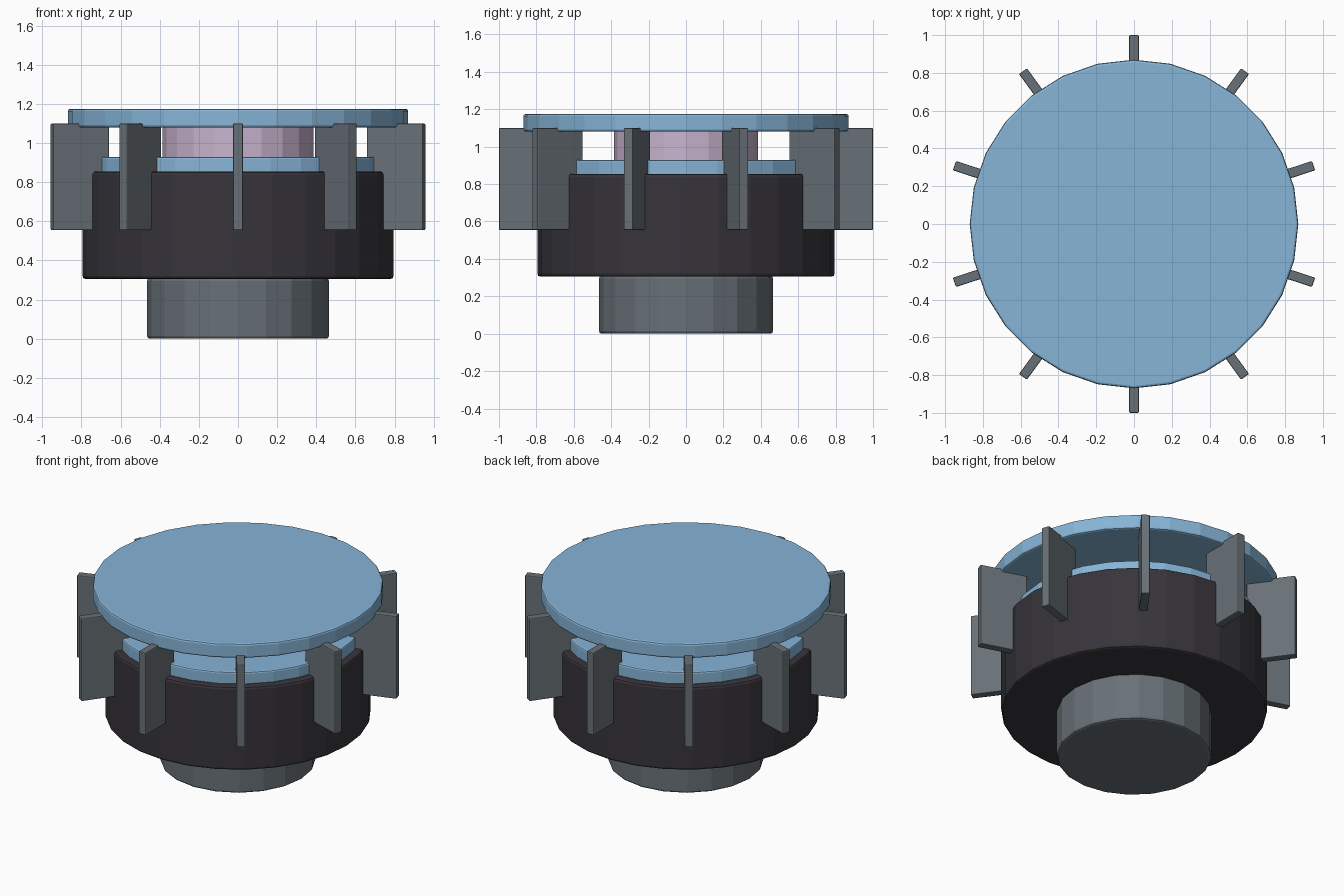
import bpy, math
from mathutils import Matrix

cube = bpy.data.objects.get("Cube")
if cube:
    bpy.data.objects.remove(cube, do_unlink=True)


def material(name, rgb):
    mat = bpy.data.materials.new(name)
    mat.use_nodes = True
    colour = (*rgb, 1)
    mat.diffuse_color = colour
    mat.node_tree.nodes["Principled BSDF"].inputs["Base Color"].default_value = colour
    return mat


blue = material("sky blue", (0.24, 0.46, 0.68))
black = material("charcoal", (0.038, 0.035, 0.043))
grey = material("slate grey", (0.14, 0.165, 0.185))
pink = material("pale lilac", (0.58, 0.46, 0.62))


def finish(obj, name, mat, bevel):
    obj.name = name
    obj.data.materials.append(mat)
    if bevel:
        mod = obj.modifiers.new("soft edges", 'BEVEL')
        mod.width = bevel
        mod.segments = 2
        mod.limit_method = 'ANGLE'
        mod.angle_limit = math.radians(40)


def drum(name, mat, radius, bottom, top, sides, bevel):
    bpy.ops.mesh.primitive_cylinder_add(
        vertices=sides, radius=radius, depth=top - bottom,
        location=(0, 0, (bottom + top) / 2))
    finish(bpy.context.object, name, mat, bevel)


# Stacked drums, from the ground up
drum("foot", grey, 0.465, 0, 0.31, 20, 0.014)
drum("body", black, 0.795, 0.305, 0.855, 28, 0.016)
drum("collar", blue, 0.745, 0.80, 0.93, 28, 0.01)
drum("core", pink, 0.385, 0.90, 1.10, 20, 0)
drum("lid", blue, 0.87, 1.08, 1.175, 28, 0.012)

# Ten radial fins around the body
FINS = 10
inner, outer, low, high, thick = 0.70, 1.0, 0.555, 1.10, 0.052
for i in range(FINS):
    turn = Matrix.Rotation(math.tau * i / FINS, 4, 'Z')
    bpy.ops.mesh.primitive_cube_add(size=1)
    fin = bpy.context.object
    fin.data.transform(Matrix.Diagonal((thick, outer - inner, high - low, 1)))
    fin.data.transform(turn @ Matrix.Translation(
        (0, -(inner + outer) / 2, (low + high) / 2)))
    finish(fin, f"fin_{i + 1}", grey, 0.006)
